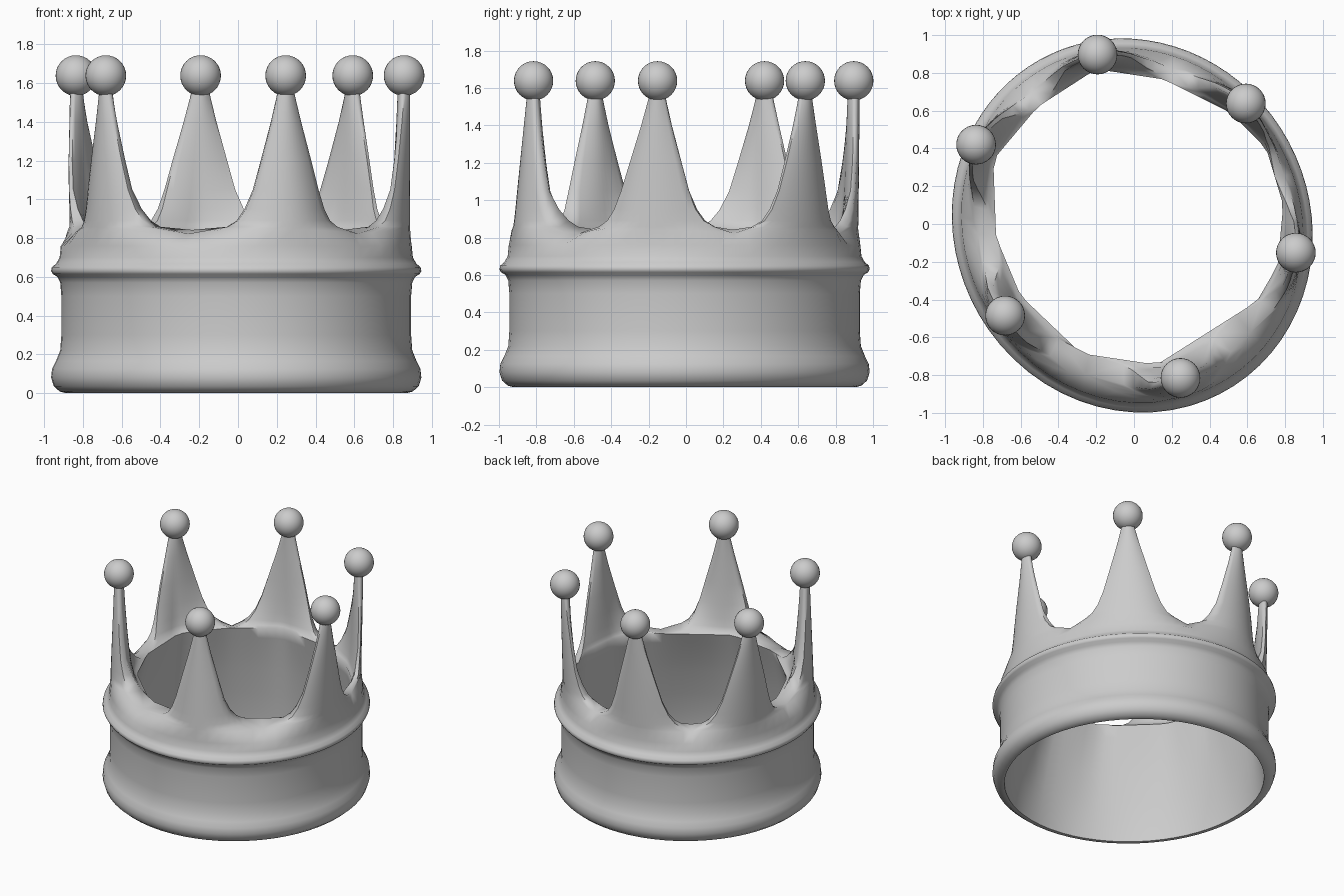
import bpy, bmesh, math
from mathutils import Vector

cube = bpy.data.objects.get("Cube")
if cube:
    bpy.data.objects.remove(cube)

metal = bpy.data.materials.new("plain_grey")
metal.use_nodes = True
grey = (0.6, 0.6, 0.6, 1)
metal.diffuse_color = grey
metal.node_tree.nodes["Principled BSDF"].inputs["Base Color"].default_value = grey

# Ball centres in counter-clockwise order
TIPS = [Vector(p) for p in ((0.857, -0.152), (0.592, 0.638), (-0.193, 0.897),
                            (-0.836, 0.42), (-0.682, -0.485), (0.246, -0.815))]
BALL_Z, BALL_R = 1.638, 0.105
ANGLES = [math.atan2(p.y, p.x) for p in TIPS]
COUNT = len(TIPS)
GAPS = [(ANGLES[(i + 1) % COUNT] - a) % math.tau for i, a in enumerate(ANGLES)]

# Faceted inner edge of the rim
RIM = [Vector(p) for p in ((0.76, -0.22), (0.79, 0.1), (0.7, 0.4), (0.51, 0.59),
                           (0.16, 0.765), (-0.2, 0.82), (-0.51, 0.62), (-0.745, 0.34),
                           (-0.73, -0.07), (-0.6, -0.38), (-0.28, -0.685),
                           (0.12, -0.745), (0.65, -0.41))]

# Band: height and inset from the widest outline
BAND = [(0, 0.075), (0.008, 0.045), (0.035, 0.014), (0.08, 0), (0.125, 0.005),
        (0.165, 0.025), (0.22, 0.047), (0.3, 0.053), (0.5, 0.053), (0.57, 0.047),
        (0.6, 0.032), (0.615, 0.008), (0.63, 0), (0.65, 0.004), (0.668, 0.026),
        (0.7, 0.044), (0.76, 0.05), (0.842, 0.055)]
# Spike: height and half width
SPIKE = [(0.858, 0.37), (0.89, 0.305), (0.95, 0.255), (1.05, 0.207),
         (1.2, 0.157), (1.4, 0.092), (1.52, 0.058), (1.6, 0.038)]
BASE_Z, TOP_Z = BAND[-1][0], SPIKE[-1][0]
STEPS = 12


def outline(angle, inset):
    # Slightly oval ring, longest along one diagonal
    c, s = math.cos(angle), math.sin(angle)
    return Vector((-0.009 + (0.955 - inset) * c - 0.028 * s,
                   -0.008 - 0.028 * c + (0.99 - inset) * s))


def rim_point(angle):
    # Where a ray from the centre meets the faceted edge
    ray = Vector((math.cos(angle), math.sin(angle)))
    for a, b in zip(RIM, RIM[1:] + RIM[:1]):
        if a.cross(ray) >= 0 and ray.cross(b) > 0:
            return ray * (a.cross(b - a) / ray.cross(b - a))


def inner_outline(angle, z):
    return outline(angle, 0.085).lerp(rim_point(angle), min(z / BASE_Z, 1) ** 1.5)


def crown_point(k, s, row, inside):
    half = (GAPS[k] if s > 0 else GAPS[k - 1]) / 2
    roll_out, roll_in = 0.0, 0.0
    if row < len(BAND):
        z, inset = BAND[row]
        angle = ANGLES[k] + s * half
        outer, inner = outline(angle, inset), inner_outline(angle, z)
        if row == len(BAND) - 1:
            roll_out = 0.45 * s * s
            z -= 0 if inside else 0.02 * s * s
    else:
        # Both skins lean from the rim to the ball
        z, width = SPIKE[row - len(BAND)]
        t = (z - BASE_Z) / (TOP_Z - BASE_Z)
        angle = ANGLES[k] + s * min(width, half * 0.8)
        reach = TIPS[k].length
        ray = Vector((math.cos(angle), math.sin(angle)))
        outer = outline(angle, BAND[-1][1]).lerp(ray * (reach + 0.032), t)
        inner = inner_outline(angle, z).lerp(ray * (reach - 0.032), t ** 0.4)
        blend = min(t * 4, 1)
        roll_out = (0.45 - 0.1 * blend) * s * s
        roll_in = 0.38 * blend * s * s
    # Skins roll together towards the spike edges
    p = inner.lerp(outer, roll_in) if inside else outer.lerp(inner, roll_out)
    return (p.x, p.y, z)


# Crown body: band, rim and six spikes in one shell
bm = bmesh.new()
rows = len(BAND) + len(SPIKE)
for k in range(COUNT):
    out, inn = [[[bm.verts.new(crown_point(k, 2 * c / STEPS - 1, r, inside))
                  for c in range(STEPS + 1)] for r in range(rows)]
                for inside in (False, True)]
    for grid in (out, inn):
        for r in range(rows - 1):
            for c in range(STEPS):
                bm.faces.new((grid[r][c], grid[r][c + 1],
                              grid[r + 1][c + 1], grid[r + 1][c]))
    for r in (0, rows - 1):
        for c in range(STEPS):
            bm.faces.new((out[r][c], out[r][c + 1], inn[r][c + 1], inn[r][c]))
    for r in range(len(BAND) - 1, rows - 1):
        for c in (0, STEPS):
            bm.faces.new((out[r][c], out[r + 1][c], inn[r + 1][c], inn[r][c]))
bmesh.ops.remove_doubles(bm, verts=bm.verts, dist=0.0005)
bmesh.ops.recalc_face_normals(bm, faces=bm.faces)
mesh = bpy.data.meshes.new("crown_body")
bm.to_mesh(mesh)
bm.free()
body = bpy.data.objects.new("crown_body", mesh)
bpy.context.collection.objects.link(body)
mesh.materials.append(metal)
bpy.ops.object.select_all(action="DESELECT")
body.select_set(True)
bpy.context.view_layer.objects.active = body
bpy.ops.object.shade_smooth_by_angle(angle=math.radians(60))

# Balls on the spike tips
for i, (x, y) in enumerate(TIPS):
    bpy.ops.mesh.primitive_uv_sphere_add(segments=32, ring_count=16, radius=BALL_R,
                                         location=(x, y, BALL_Z))
    ball = bpy.context.object
    ball.name = f"spike_ball_{i + 1}"
    ball.data.materials.append(metal)
    bpy.ops.object.shade_smooth()
